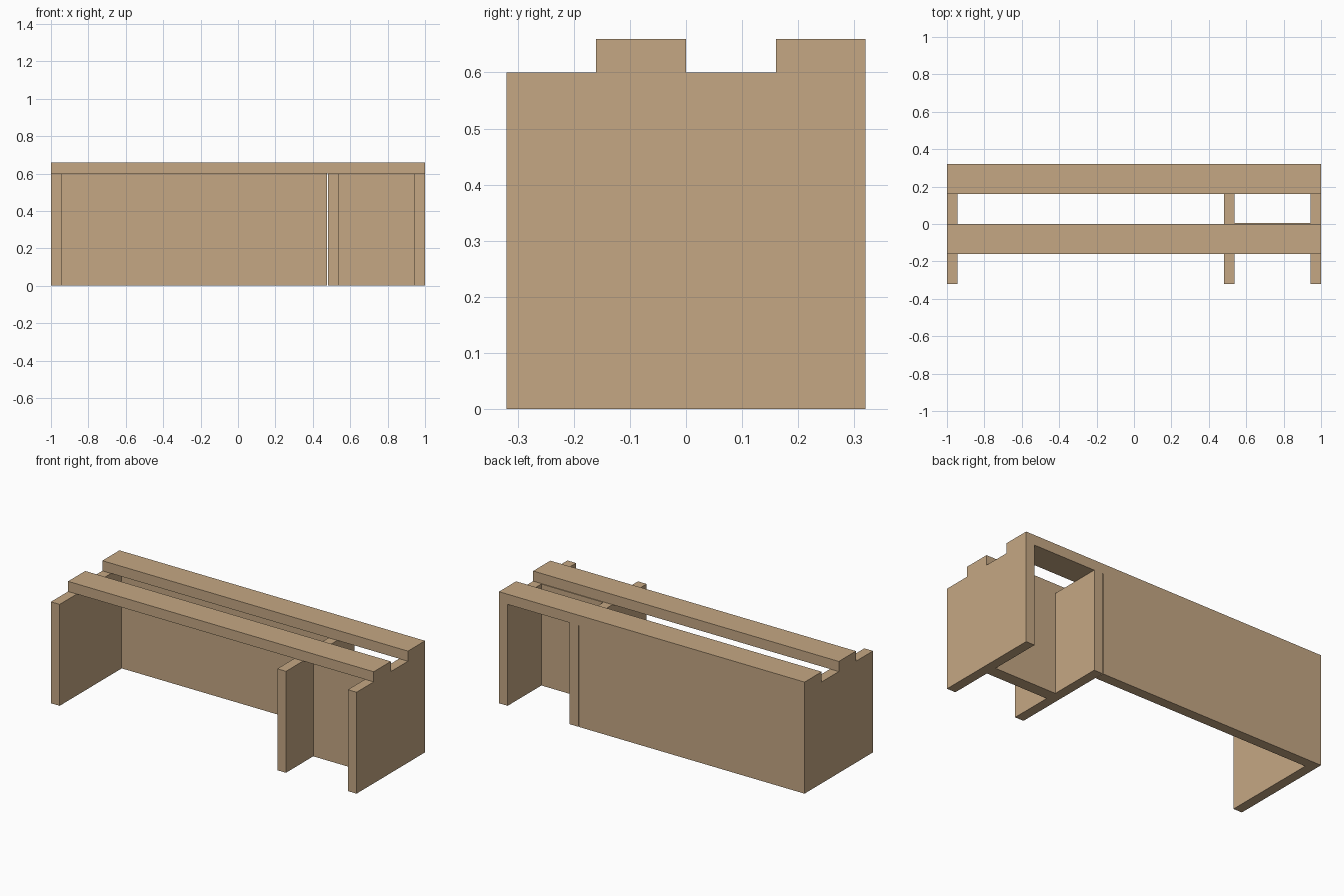
import bpy

if "Cube" in bpy.data.objects:
    bpy.data.objects.remove(bpy.data.objects["Cube"])

wood = bpy.data.materials.new("wood")
wood.diffuse_color = (0.56, 0.39, 0.23, 1)
wood.use_nodes = True
wood.node_tree.nodes["Principled BSDF"].inputs["Base Color"].default_value = wood.diffuse_color


def board(name, x, y, z):
    """Box spanning the given (min, max) ranges."""
    spans = (x, y, z)
    bpy.ops.mesh.primitive_cube_add(size=1, location=[(a + b) / 2 for a, b in spans])
    ob = bpy.context.object
    ob.name = name
    ob.scale = [b - a for a, b in spans]
    bpy.ops.object.transform_apply(location=False, rotation=False, scale=True)
    ob.data.materials.append(wood)
    return ob


HALF_DEPTH, LEG_H, TOP_H = 0.32, 0.60, 0.66
height = (0, LEG_H)

# Upright panels: two ends and the off-centre divider
for name, x in (("left_end_panel", (-1, -0.943)),
                ("divider_panel", (0.481, 0.538)),
                ("right_end_panel", (0.943, 1))):
    board(name, x, (-HALF_DEPTH, HALF_DEPTH), height)

# Back of the wide bay, stopping just short of the divider
board("wide_back_panel", (-0.943, 0.477), (0.26, HALF_DEPTH), height)

# Middle wall of the narrow bay
board("narrow_middle_panel", (0.538, 0.943), (-0.065, 0.005), height)

# Two long seat slats
for name, y in (("front_slat", -0.16), ("back_slat", 0.16)):
    board(name, (-1, 1), (y, y + 0.16), (LEG_H, TOP_H))
